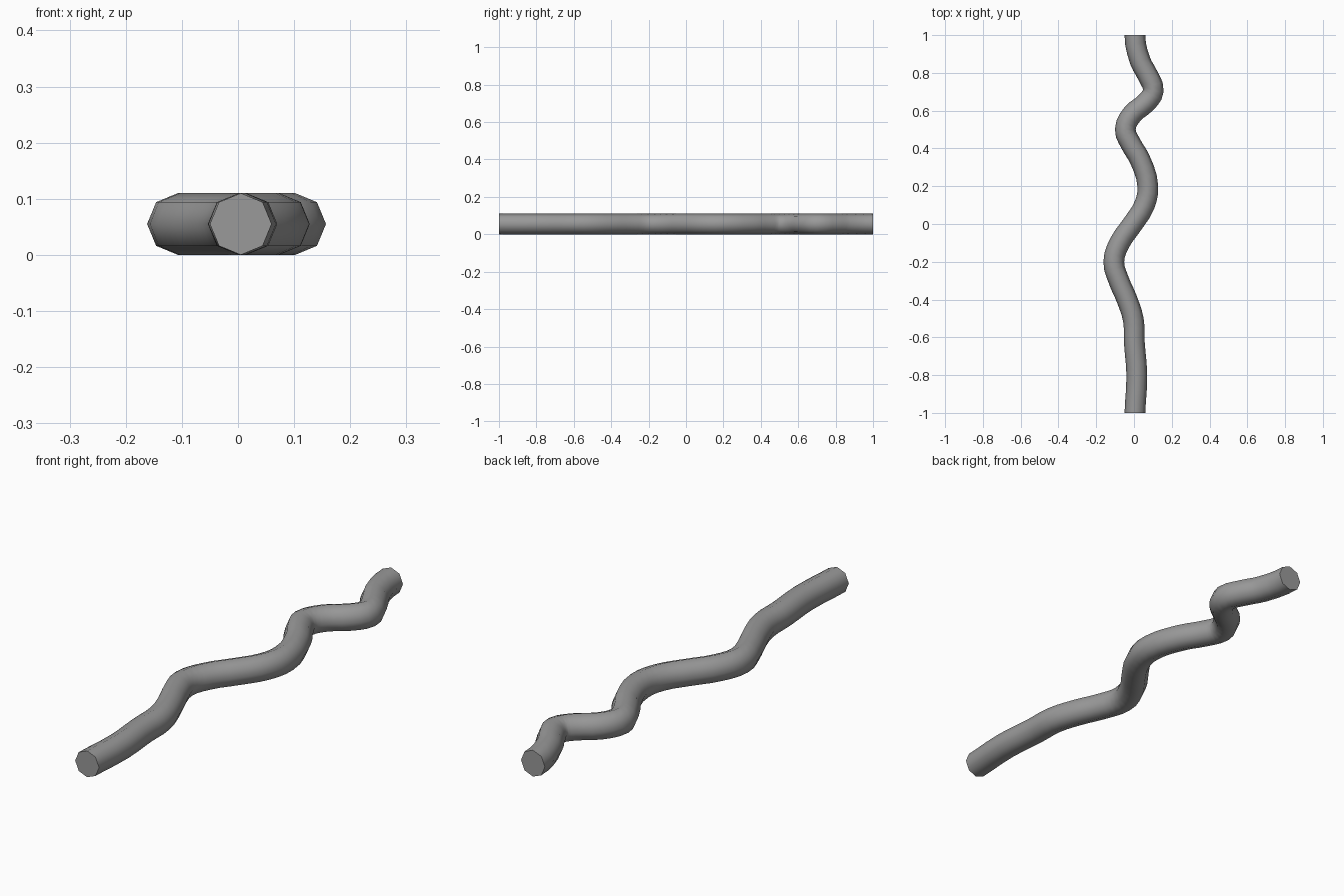
import bpy
import math

cube = bpy.data.objects.get("Cube")
if cube:
    bpy.data.objects.remove(cube, do_unlink=True)

RADIUS = 0.055

# Centre line of the winding tube, as (x, y) from front to back
PATH = [(0.005, -1), (0.015, -0.8), (0.002, -0.63), (-0.003, -0.51),
        (-0.037, -0.4), (-0.08, -0.3), (-0.107, -0.2), (-0.076, -0.1),
        (-0.007, 0), (0.055, 0.1), (0.073, 0.2), (0.032, 0.34),
        (-0.02, 0.43), (-0.046, 0.5), (-0.01, 0.58), (0.066, 0.645),
        (0.102, 0.705), (0.071, 0.79), (0.034, 0.86), (0.005, 1)]

# Octagonal tube swept along the path
curve = bpy.data.curves.new("winding_tube", "CURVE")
curve.dimensions = "3D"
curve.twist_mode = "Z_UP"
curve.bevel_depth = RADIUS
curve.bevel_resolution = 2
curve.use_fill_caps = True
curve.resolution_u = 3
spline = curve.splines.new("BEZIER")
spline.bezier_points.add(len(PATH) - 1)
for point, (x, y) in zip(spline.bezier_points, PATH):
    point.co = (x, y, RADIUS)
    point.handle_left_type = point.handle_right_type = "AUTO"

# Square-cut ends
for point in (spline.bezier_points[0], spline.bezier_points[-1]):
    point.handle_left_type = point.handle_right_type = "FREE"
    x, y, z = point.co
    point.handle_left = (x, y - 0.05, z)
    point.handle_right = (x, y + 0.05, z)

tube = bpy.data.objects.new("winding_tube", curve)
bpy.context.collection.objects.link(tube)
bpy.ops.object.select_all(action="DESELECT")
tube.select_set(True)
bpy.context.view_layer.objects.active = tube
bpy.ops.object.convert(target="MESH")
tube = bpy.context.object
bpy.ops.object.shade_smooth_by_angle(angle=math.radians(60))

# Plain grey
grey = bpy.data.materials.new("grey")
grey.use_nodes = True
colour = (0.32, 0.32, 0.32, 1)
grey.diffuse_color = colour
grey.node_tree.nodes["Principled BSDF"].inputs["Base Color"].default_value = colour
tube.data.materials.clear()
tube.data.materials.append(grey)
